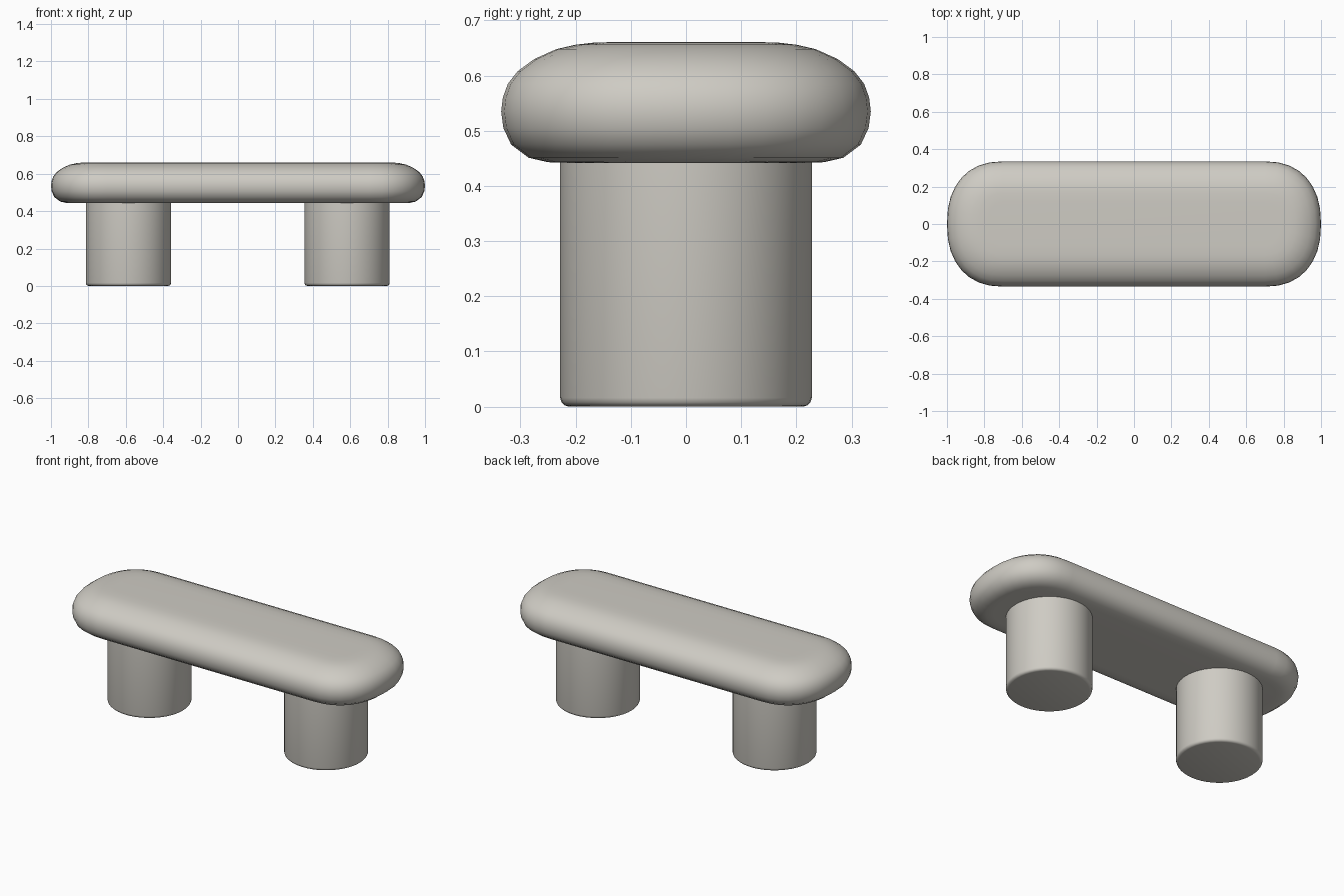
import bpy, bmesh, math

if "Cube" in bpy.data.objects:
    bpy.data.objects.remove(bpy.data.objects["Cube"])

stone = bpy.data.materials.new("warm light grey")
stone.diffuse_color = (0.62, 0.60, 0.55, 1)
stone.use_nodes = True
stone.node_tree.nodes["Principled BSDF"].inputs["Base Color"].default_value = stone.diffuse_color


def outline(inset, z, n=16):
    """Stadium outline with squarish round ends, shrunk inward by inset."""
    a, b, e = 0.30 - inset, 0.335 - inset, 2 / 2.3
    pts = []
    for side in (1, -1):
        for i in range(n + 1):
            t = -math.pi / 2 + math.pi * i / n
            c, s = max(math.cos(t), 0), math.sin(t)
            x = 0.70 + a * c ** e
            y = b * math.copysign(abs(s) ** e, s)
            pts.append((side * x, side * y, z))
    return pts


def finish(bm, name):
    bmesh.ops.recalc_face_normals(bm, faces=bm.faces)
    mesh = bpy.data.meshes.new(name)
    bm.to_mesh(mesh)
    bm.free()
    mesh.materials.append(stone)
    obj = bpy.data.objects.new(name, mesh)
    bpy.context.collection.objects.link(obj)
    bpy.ops.object.select_all(action='DESELECT')
    obj.select_set(True)
    bpy.context.view_layer.objects.active = obj
    bpy.ops.object.shade_smooth_by_angle(angle=math.radians(40))
    return obj


# Seat: stacked outlines following the pillow-like edge profile (inset, z)
profile = [(0.12, 0.442), (0.085, 0.443), (0.05, 0.451), (0.018, 0.475),
           (0.004, 0.505), (0.0, 0.535), (0.003, 0.56), (0.012, 0.585),
           (0.03, 0.608), (0.06, 0.63), (0.10, 0.648), (0.135, 0.656),
           (0.17, 0.66), (0.22, 0.661)]
bm = bmesh.new()
rings = [[bm.verts.new(p) for p in outline(d, z)] for d, z in profile]
for lo, hi in zip(rings, rings[1:]):
    for i in range(len(lo)):
        j = (i + 1) % len(lo)
        bm.faces.new((lo[i], lo[j], hi[j], hi[i]))
bm.faces.new(rings[0][::-1])
bm.faces.new(rings[-1])
finish(bm, "seat")

# Legs: two thick round posts with a softened foot edge
for name, x in (("left_leg", -0.586), ("right_leg", 0.583)):
    bm = bmesh.new()
    bmesh.ops.create_cone(bm, cap_ends=True, segments=48, radius1=0.228,
                          radius2=0.228, depth=0.45)
    foot = [e for e in bm.edges if all(v.co.z < 0 for v in e.verts)]
    bmesh.ops.bevel(bm, geom=foot, offset=0.016, segments=3, affect='EDGES',
                    profile=0.5)
    bmesh.ops.translate(bm, verts=bm.verts, vec=(x, 0, 0.225))
    finish(bm, name)
